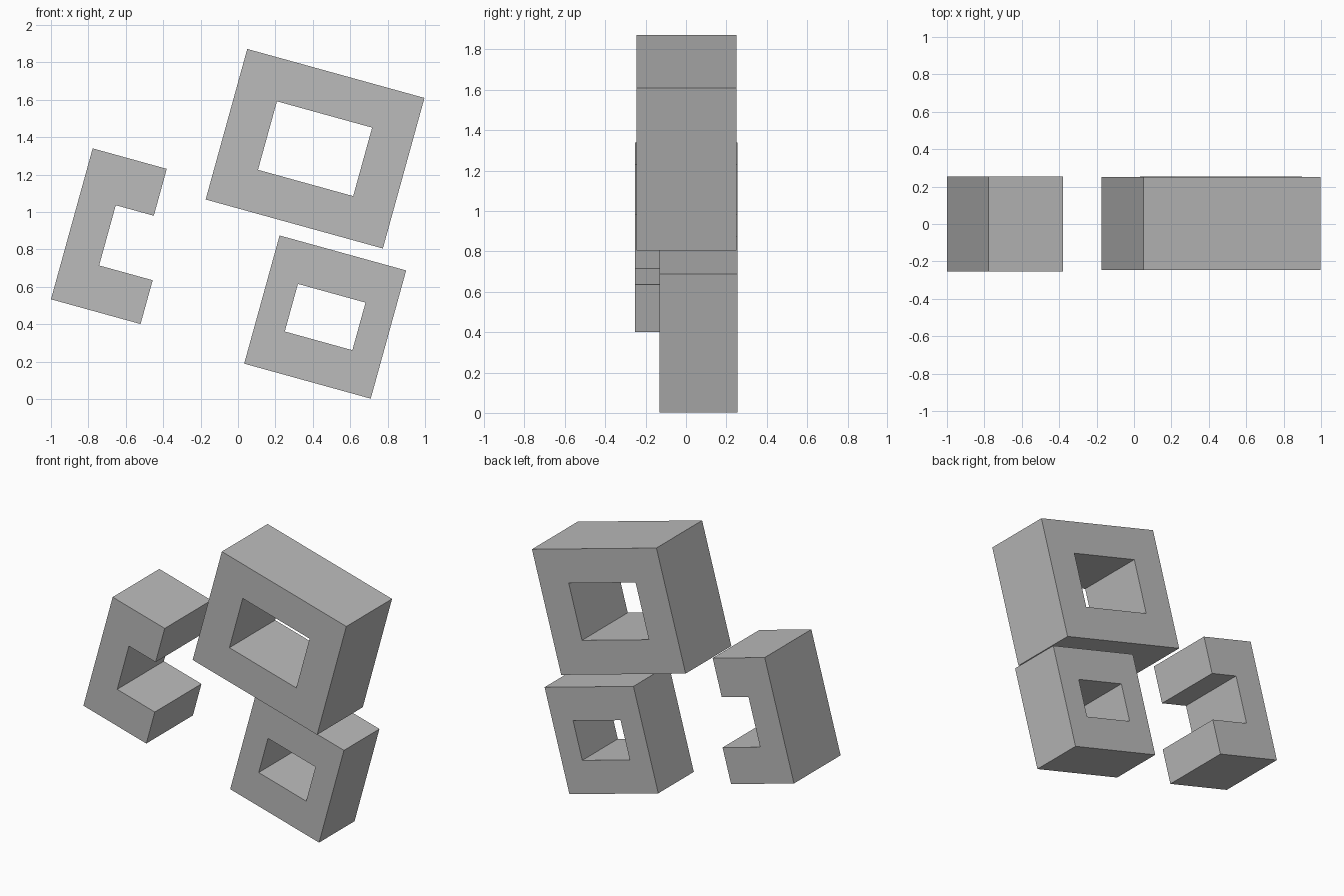
import bpy, bmesh, math
from mathutils import Matrix, Vector

cube = bpy.data.objects.get("Cube")
if cube:
    bpy.data.objects.remove(cube, do_unlink=True)

TILT = math.radians(15.45)

grey = bpy.data.materials.new("plain_grey")
grey.use_nodes = True
colour = (0.5, 0.5, 0.5, 1)
grey.diffuse_color = colour
grey.node_tree.nodes["Principled BSDF"].inputs["Base Color"].default_value = colour


def extrude_part(name, faces, origin, front, back):
    """Extrude flat (x, z) faces from front to back, then tilt and place them."""
    bm = bmesh.new()
    for face in faces:
        bm.faces.new([bm.verts.new((x, front, z)) for x, z in face])
    bmesh.ops.remove_doubles(bm, verts=bm.verts, dist=0.0001)
    ext = bmesh.ops.extrude_face_region(bm, geom=bm.faces[:], use_keep_orig=True)
    moved = [g for g in ext["geom"] if isinstance(g, bmesh.types.BMVert)]
    bmesh.ops.translate(bm, verts=moved, vec=(0, back - front, 0))
    bmesh.ops.recalc_face_normals(bm, faces=bm.faces[:])
    place = Matrix.Translation(Vector((origin[0], 0, origin[1]))) @ Matrix.Rotation(TILT, 4, 'Y')
    bm.transform(place)
    mesh = bpy.data.meshes.new(name)
    bm.to_mesh(mesh)
    bm.free()
    mesh.materials.append(grey)
    obj = bpy.data.objects.new(name, mesh)
    bpy.context.collection.objects.link(obj)
    return obj


def rectangle(width, height):
    w, h = width / 2, height / 2
    return [(-w, -h), (w, -h), (w, h), (-w, h)]


def frame(name, outer, inner, centre, front, back):
    """Rectangular block with a rectangular hole right through it."""
    o, i = rectangle(*outer), rectangle(*inner)
    ring = [(o[k], o[(k + 1) % 4], i[(k + 1) % 4], i[k]) for k in range(4)]
    return extrude_part(name, ring, centre, front, back)


# Upper and lower frames
frame("large_frame", (0.983, 0.835), (0.528, 0.380), (0.412, 1.338), -0.246, 0.251)
frame("small_frame", (0.702, 0.711), (0.375, 0.264), (0.466, 0.438), -0.132, 0.254)

# Open bracket with a longer lower arm
bracket = [(0, 0), (0.497, 0), (0.497, 0.243), (0.20, 0.243),
           (0.20, 0.577), (0.411, 0.577), (0.411, 0.837), (0, 0.837)]
extrude_part("open_bracket", [bracket], (-1.0, 0.533), -0.253, 0.254)
